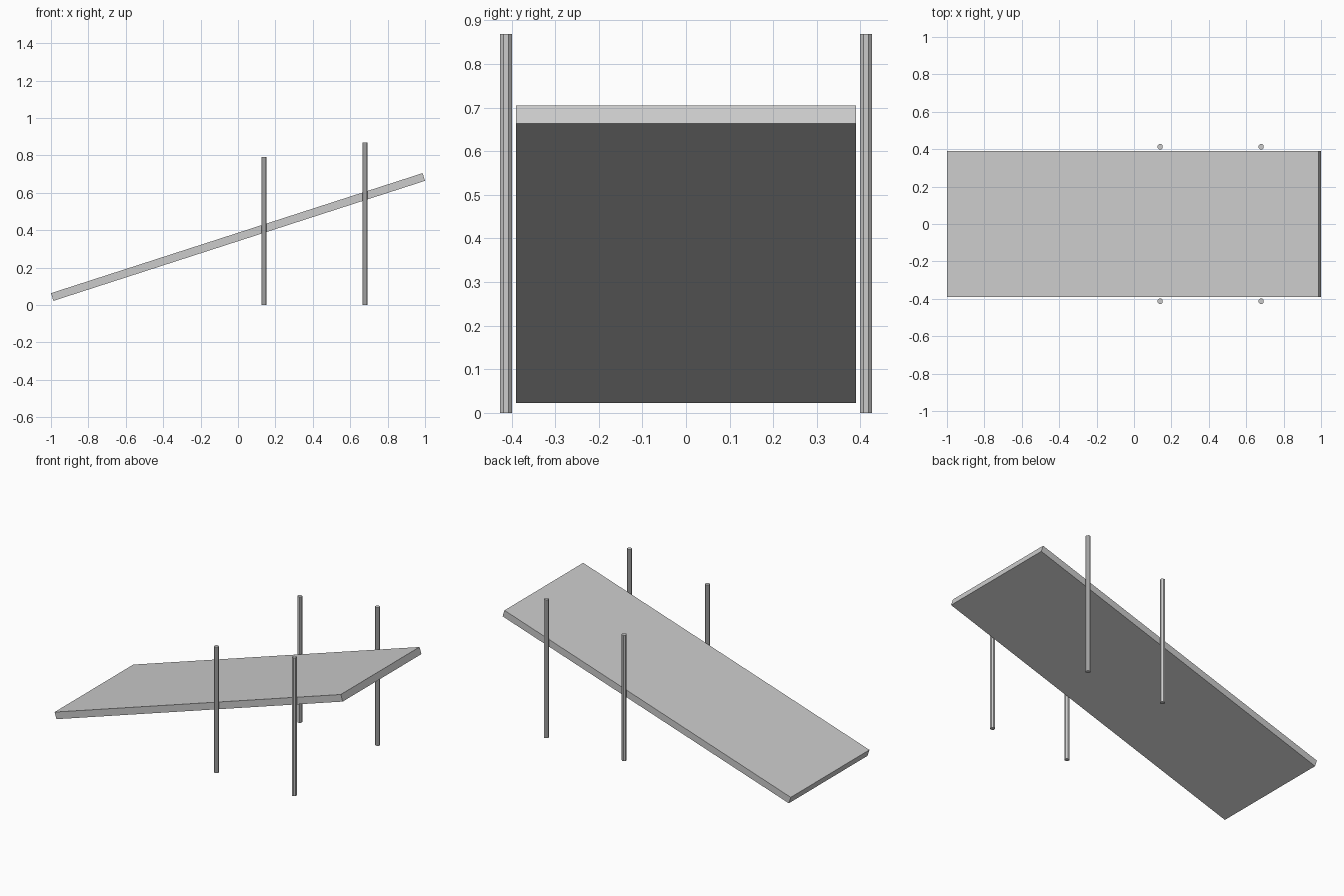
import bpy, math

cube = bpy.data.objects.get("Cube")
if cube:
    bpy.data.objects.remove(cube, do_unlink=True)

GREY = (0.6, 0.6, 0.6, 1)
mat = bpy.data.materials.new("light_grey")
mat.use_nodes = True
mat.diffuse_color = GREY
mat.node_tree.nodes["Principled BSDF"].inputs["Base Color"].default_value = GREY

# Sloping ramp board, rising towards +x
TILT = math.radians(17.9)
bpy.ops.mesh.primitive_cube_add(size=1, location=(0, 0, 0.3635), rotation=(0, -TILT, 0))
board = bpy.context.object
board.name = "ramp_board"
board.scale = (2.088, 0.78, 0.043)
board.data.materials.append(mat)


# Octagonal upright post with a flat side facing each axis
def post(name, x, y, height):
    bpy.ops.mesh.primitive_cylinder_add(vertices=8, radius=0.0147, depth=height,
                                        location=(x, y, height / 2),
                                        rotation=(0, 0, math.pi / 8))
    obj = bpy.context.object
    obj.name = name
    obj.data.materials.append(mat)


# Two pairs of posts beside the board, the high-end pair taller
for side, y in (("front", -0.413), ("back", 0.413)):
    post(side + "_middle_post", 0.14, y, 0.79)
    post(side + "_end_post", 0.68, y, 0.868)
